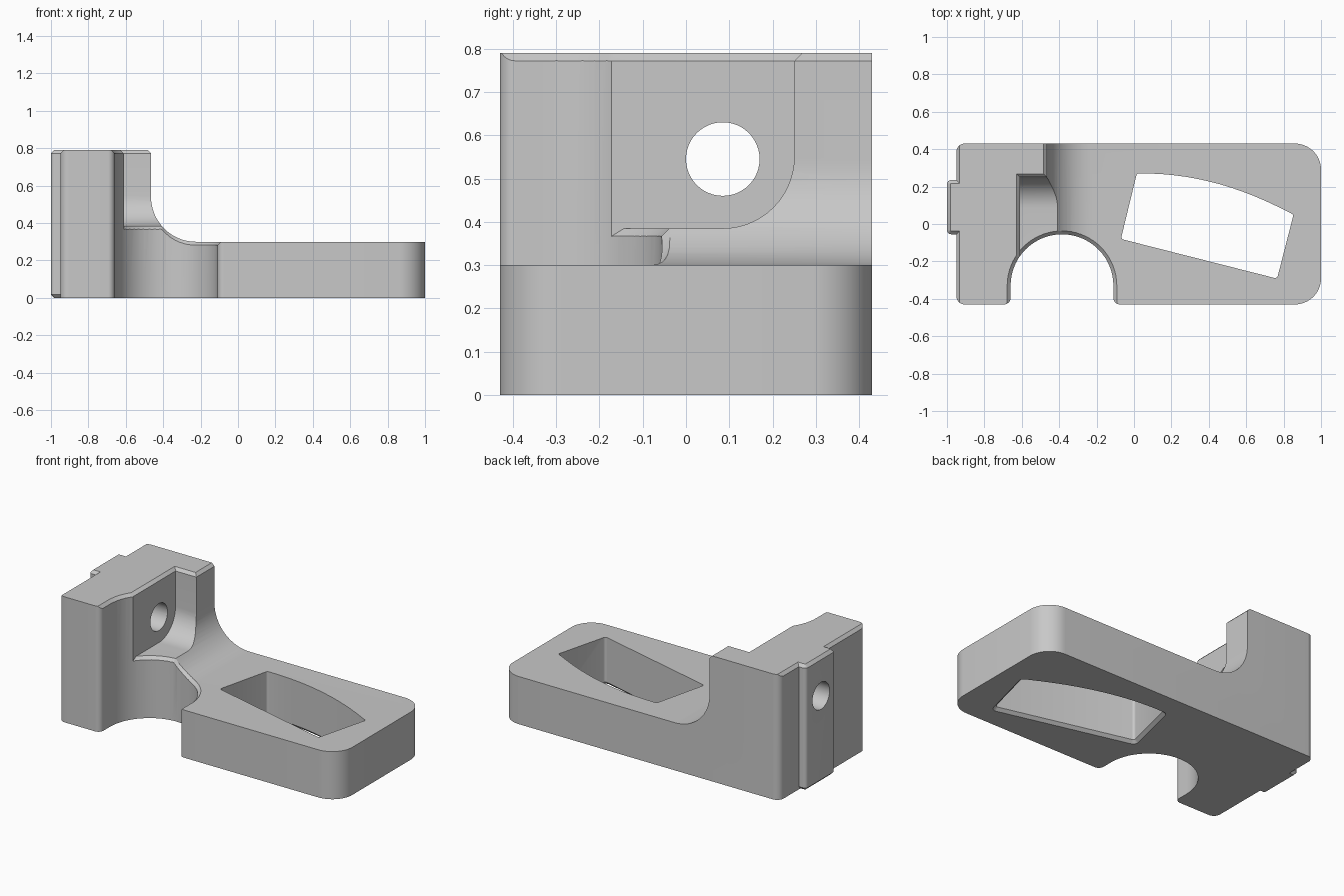
import bpy, bmesh, math
from mathutils import Vector

if "Cube" in bpy.data.objects:
    bpy.data.objects.remove(bpy.data.objects["Cube"])

TOP, PLATE, FLOOR, CH, EPS = 0.79, 0.3, 0.385, 0.018, 0.01
SLOT_X, SLOT_Y, SLOT_R = -0.385, -0.33, 0.275
WALL_X, POST_X, POST_Y, SWEEP_R = -0.61, -0.465, 0.25, 0.24


def rounded(corners, steps=14):
    """Closed 2D outline from (x, y, radius) corners."""
    out = []
    for i, (x, y, r) in enumerate(corners):
        p = Vector((x, y))
        if r == 0:
            out.append(p)
            continue
        a = (Vector(corners[i - 1][:2]) - p).normalized()
        b = (Vector(corners[(i + 1) % len(corners)][:2]) - p).normalized()
        half = math.acos(max(-1, min(1, a.dot(b)))) / 2
        centre = p + (a + b).normalized() * (r / math.sin(half))
        start = p + a * (r / math.tan(half)) - centre
        end = p + b * (r / math.tan(half)) - centre
        turn = math.atan2(start.x * end.y - start.y * end.x, start.dot(end))
        for k in range(steps + 1):
            t = turn * k / steps
            c, s = math.cos(t), math.sin(t)
            q = centre + Vector((start.x * c - start.y * s, start.x * s + start.y * c))
            if not out or (q - out[-1]).length > 1e-4:
                out.append(q)
    return out


def left_normals(path, closed=False):
    """Mitred normals on the left of a 2D path."""
    n, out = len(path), []
    for i in range(n):
        segs = []
        if closed or i > 0:
            segs.append(path[i] - path[i - 1])
        if closed or i < n - 1:
            segs.append(path[(i + 1) % n] - path[i])
        ns = [Vector((-s.y, s.x)).normalized() for s in segs]
        m = (ns[0] + ns[-1]).normalized()
        out.append(m / m.dot(ns[0]))
    return out


def loft(name, rings):
    """Solid through a series of closed rings, with its faces turned outward."""
    bm = bmesh.new()
    rows = [[bm.verts.new(p) for p in ring] for ring in rings]
    n = len(rows[0])
    for a, b in zip(rows, rows[1:]):
        for i in range(n):
            j = (i + 1) % n
            bm.faces.new((a[i], a[j], b[j], b[i]))
    bm.faces.new(rows[0][::-1])
    bm.faces.new(rows[-1])
    bm.normal_update()
    if bm.calc_volume(signed=True) < 0:
        bmesh.ops.reverse_faces(bm, faces=bm.faces)
    mesh = bpy.data.meshes.new(name)
    bm.to_mesh(mesh)
    bm.free()
    ob = bpy.data.objects.new(name, mesh)
    bpy.context.collection.objects.link(ob)
    return ob


def prism(name, pts, axis, lo, hi):
    place = {"x": lambda p, d: (d, p[0], p[1]),
             "y": lambda p, d: (p[0], d, p[1]),
             "z": lambda p, d: (p[0], p[1], d)}[axis]
    return loft(name, [[place(p, d) for p in pts] for d in (lo, hi)])


def stack(name, outline, levels):
    """Vertical solid whose outline is inset by a given amount at each height."""
    normals = left_normals(outline, True)
    return loft(name, [[(*(p + n * inset), z) for p, n in zip(outline, normals)]
                       for inset, z in levels])


def combine(ob, other, operation):
    mod = ob.modifiers.new("combine", "BOOLEAN")
    mod.operation, mod.object = operation, other
    # Use the second solver only when the first leaves nothing
    for solver in ("EXACT", "MANIFOLD"):
        mod.solver = solver
        bpy.context.view_layer.update()
        graph = bpy.context.evaluated_depsgraph_get()
        if len(ob.evaluated_get(graph).data.polygons) > 0:
            break
    bpy.context.view_layer.objects.active = ob
    bpy.ops.object.modifier_apply(modifier=mod.name)
    bpy.data.objects.remove(other)


def edge_cutter(name, path, height):
    """Triangular cutter that chamfers an edge; material lies left of the path."""
    rings = []
    for p, n in zip(path, left_normals(path)):
        a, b = p - n * EPS, p + n * (CH + EPS)
        rings.append([(a.x, a.y, height(p.x) - CH - EPS),
                      (b.x, b.y, height(b.x) + EPS),
                      (a.x, a.y, height(p.x) + EPS)])
    return loft(name, rings)


def slot_arc(start, end, steps):
    return [Vector((SLOT_X + SLOT_R * math.cos(t), SLOT_Y + SLOT_R * math.sin(t)))
            for t in (start + (end - start) * k / steps for k in range(steps + 1))]


# Side profile: plate, concave sweep and upright block
sweep_x = POST_X + SWEEP_R
sweep = [(sweep_x - SWEEP_R * math.sin(t), PLATE + SWEEP_R * (1 - math.cos(t)))
         for t in (math.pi / 2 * k / 16 for k in range(17))]
side = [(-0.97, 0), (1.1, 0), (1.1, PLATE)] + sweep + [
    (POST_X, TOP - CH), (POST_X - CH, TOP), (-0.95 + CH, TOP), (-0.97, TOP - CH - 0.02)]
body = prism("bracket_body", side, "y", -0.5, 0.5)

# Plan outline with rounded corners and the round slot
s_left, s_right, s_top = SLOT_X - SLOT_R, SLOT_X + SLOT_R, SLOT_Y + SLOT_R
plan = rounded([(-0.95, -0.43, 0.045), (s_left, -0.43, 0.035),
                (s_left, s_top, SLOT_R), (s_right, s_top, SLOT_R),
                (s_right, -0.43, 0.035), (1, -0.43, 0.14),
                (1, 0.43, 0.14), (-0.95, 0.43, 0.045)])
combine(body, prism("plan_cutter", plan, "z", -0.1, 1), "INTERSECT")

# Pocket in front of the post
pocket = rounded([(-0.6, FLOOR, 0), (POST_Y, FLOOR, 0.165), (POST_Y, 1, 0), (-0.6, 1, 0)])
combine(body, prism("pocket_cutter", pocket, "x", WALL_X, 0), "DIFFERENCE")

# Chamfer along the top of the slot wall, pocket wall and post
meet = math.acos((WALL_X - SLOT_X) / SLOT_R)
top_path = ([Vector((s_left, -0.5))] + slot_arc(math.pi, meet, 8)
            + [Vector((WALL_X, POST_Y)), Vector((-0.4, POST_Y))])
combine(body, edge_cutter("top_edge_cutter", top_path, lambda x: TOP), "DIFFERENCE")


# Chamfer along the slot edge, following the surface above it up to the wall
def surface(x):
    if x >= sweep_x:
        return PLATE
    dx = min(sweep_x - x, SWEEP_R)
    return min(FLOOR, PLATE + SWEEP_R - math.sqrt(SWEEP_R ** 2 - dx ** 2))


slot_path = slot_arc(math.pi, 0, 36) + [Vector((s_right, -0.5))]
slot_cutter = edge_cutter("slot_edge_cutter", slot_path, surface)
clip = [(WALL_X, -0.6), (0.1, -0.6), (0.1, 0.1), (WALL_X, 0.1)]
combine(slot_cutter, prism("clip", clip, "z", 0.1, 0.6), "INTERSECT")
combine(body, slot_cutter, "DIFFERENCE")

# Window through the plate, with a chamfer underneath
arc = [(x, 0.27 - 0.344 * (x - 0.05) ** 2, 0) for x in (0.76 - 0.06 * k for k in range(12))]
window = rounded([(0.015, 0.27, 0.012), (-0.07, -0.08, 0.015), (0.765, -0.292, 0.015),
                  (0.853, 0.05, 0.012)] + arc, 5)
combine(body, stack("window_cutter", window,
                    [(-CH - EPS, -EPS), (0, CH), (0, 0.6)]), "DIFFERENCE")

# Locating key on the end face
key_plan = rounded([(-1, -0.055, 0.022), (-0.85, -0.055, 0), (-0.85, 0.235, 0),
                    (-1, 0.235, 0.022)], 4)
key = stack("key", key_plan, [(CH, 0), (0, CH), (0, TOP - CH), (CH, TOP)])
combine(body, key, "UNION")

# Cross hole through block and key
hole = [(0.085 + 0.085 * math.cos(t), 0.545 + 0.085 * math.sin(t))
        for t in (math.tau * k / 48 for k in range(48))]
combine(body, prism("hole_cutter", hole, "x", -1.2, -0.5), "DIFFERENCE")

# Material and shading
grey = bpy.data.materials.new("plain grey")
grey.use_nodes = True
colour = (0.58, 0.58, 0.58, 1)
grey.diffuse_color = colour
grey.node_tree.nodes["Principled BSDF"].inputs["Base Color"].default_value = colour
body.data.materials.clear()
body.data.materials.append(grey)
for poly in body.data.polygons:
    poly.material_index = 0
bpy.ops.object.select_all(action="DESELECT")
body.select_set(True)
bpy.context.view_layer.objects.active = body
bpy.ops.object.shade_smooth_by_angle(angle=math.radians(28))
